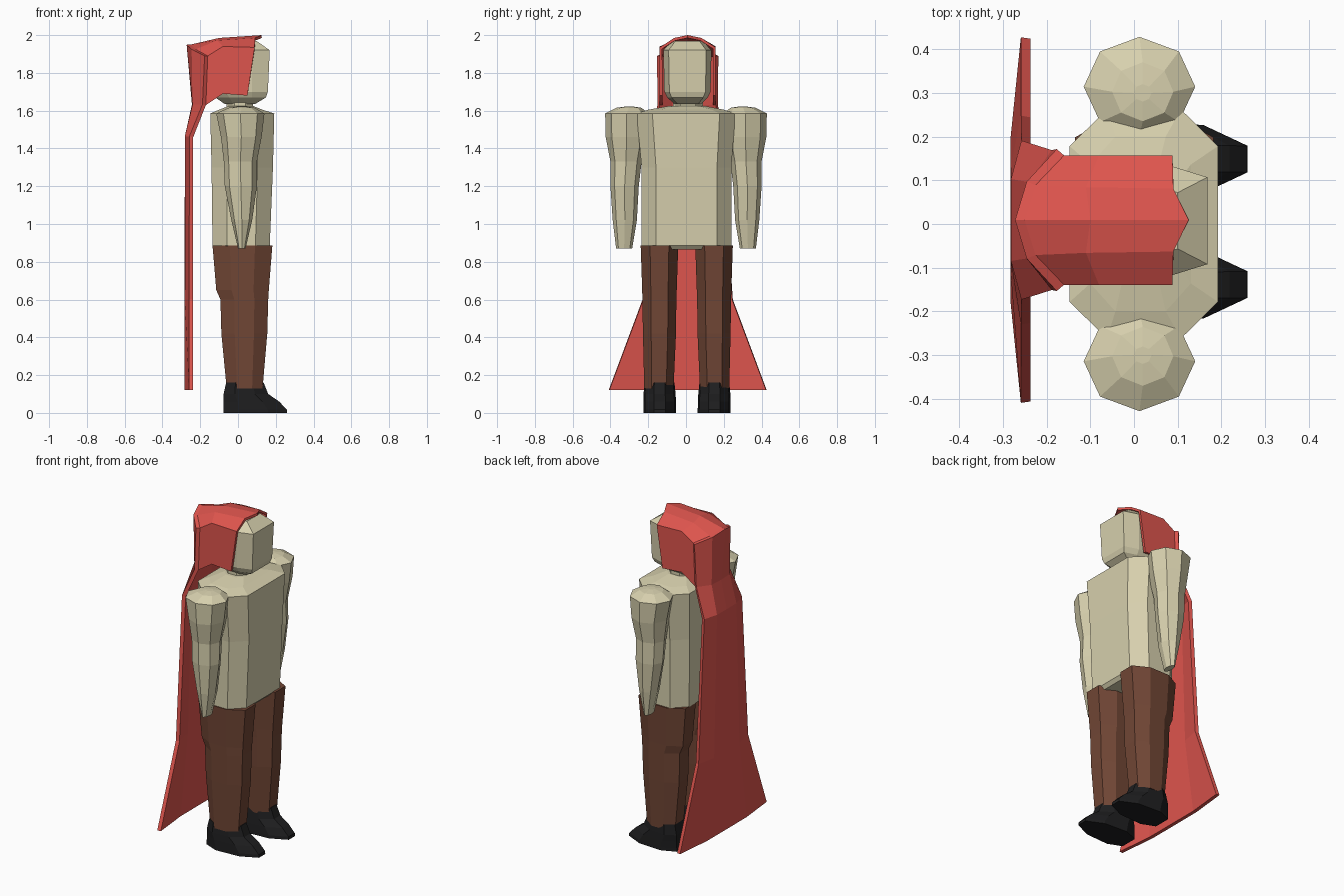
import bpy, bmesh, math


def material(name, rgb):
    m = bpy.data.materials.new(name)
    m.diffuse_color = (*rgb, 1)
    return m


BEIGE = material("beige cloth", (0.68, 0.63, 0.42))
RED = material("red cape", (0.73, 0.09, 0.075))
BROWN = material("brown trousers", (0.165, 0.062, 0.036))
BLACK = material("black leather", (0.013, 0.013, 0.014))


def finish(name, bm, mat):
    mesh = bpy.data.meshes.new(name)
    bm.to_mesh(mesh)
    bm.free()
    mesh.materials.append(mat)
    ob = bpy.data.objects.new(name, mesh)
    bpy.context.collection.objects.link(ob)
    return ob


def loft(name, profile, rings, mat):
    """Stack scaled copies of a unit profile; ring = z, x_min, x_max, y_min, y_max."""
    bm = bmesh.new()
    loops = []
    for z, x0, x1, y0, y1 in rings:
        cx, cy, rx, ry = (x0 + x1) / 2, (y0 + y1) / 2, (x1 - x0) / 2, (y1 - y0) / 2
        loops.append([bm.verts.new((cx + rx * u, cy + ry * v, z)) for u, v in profile])
    n = len(profile)
    for a, b in zip(loops, loops[1:]):
        for i in range(n):
            j = (i + 1) % n
            bm.faces.new((a[i], a[j], b[j], b[i]))
    bm.faces.new(loops[0][::-1])
    bm.faces.new(loops[-1])
    bmesh.ops.recalc_face_normals(bm, faces=bm.faces)
    return finish(name, bm, mat)


def chamfered(a, b):
    """Unit octagon: front/back faces half-width a, side faces half-length b."""
    return [(1, -a), (1, a), (b, 1), (-b, 1), (-1, a), (-1, -a), (-b, -1), (b, -1)]


OCT = [(math.cos(i * math.pi / 4), math.sin(i * math.pi / 4)) for i in range(8)]
FLAT_OCT = chamfered(0.5, 0.42)
BOOT = [(1, -.35), (1, .35), (.4, .9), (-.5, 1), (-1, .6), (-1, -.6), (-.5, -1), (.4, -.9)]

# torso, neck and head (facing +x)
loft("torso", chamfered(0.68, 0.5), [
    (0.865, -0.11, 0.15, -0.20, 0.20), (0.885, -0.135, 0.168, -0.235, 0.24),
    (1.30, -0.14, 0.185, -0.235, 0.24), (1.585, -0.147, 0.192, -0.262, 0.262),
    (1.605, -0.10, 0.13, -0.20, 0.20), (1.625, -0.05, 0.08, -0.09, 0.10)], BEIGE)
loft("neck", FLAT_OCT, [
    (1.59, -0.06, 0.08, -0.07, 0.09), (1.66, -0.06, 0.08, -0.07, 0.09)], BEIGE)
loft("head", chamfered(0.78, 0.45), [
    (1.635, -0.07, 0.09, -0.06, 0.08), (1.67, -0.12, 0.148, -0.10, 0.115),
    (1.70, -0.15, 0.158, -0.115, 0.13), (1.92, -0.16, 0.168, -0.12, 0.135),
    (1.968, -0.12, 0.10, -0.075, 0.09)], BEIGE)

# arms, legs and boots, one of each per side
for side, s in (("right", -1), ("left", 1)):
    def mirrored(rings, dy=0.0):
        return [(z, x0, x1, min(s * a, s * b) + dy, max(s * a, s * b) + dy)
                for z, x0, x1, a, b in rings]

    loft(side + "_arm", OCT, mirrored([
        (0.87, 0.0, 0.04, 0.285, 0.37), (1.02, -0.035, 0.075, 0.26, 0.388),
        (1.20, -0.07, 0.10, 0.25, 0.40), (1.33, -0.075, 0.10, 0.235, 0.40),
        (1.46, -0.09, 0.125, 0.205, 0.425), (1.585, -0.115, 0.14, 0.20, 0.428),
        (1.615, -0.05, 0.09, 0.235, 0.37), (1.622, 0.0, 0.04, 0.28, 0.32)]), BEIGE)
    loft(side + "_leg", FLAT_OCT, mirrored([
        (0.13, -0.06, 0.13, 0.07, 0.225), (0.42, -0.088, 0.155, 0.057, 0.232),
        (0.60, -0.093, 0.16, 0.055, 0.235), (0.65, -0.115, 0.163, 0.053, 0.236),
        (0.887, -0.135, 0.182, 0.045, 0.244)], 0.004), BROWN)
    loft(side + "_boot", BOOT, mirrored([
        (0.0, -0.078, 0.26, 0.057, 0.23), (0.018, -0.078, 0.258, 0.057, 0.23),
        (0.06, -0.077, 0.218, 0.058, 0.23), (0.10, -0.076, 0.16, 0.06, 0.23),
        (0.16, -0.063, 0.136, 0.066, 0.224)], 0.005), BLACK)


def mirrored_strip(name, rows, thickness):
    """Skin rows of half cross-sections (x, y, z), mirrored over the middle, with thickness."""
    bm = bmesh.new()
    grid = []
    for half in rows:
        full = [(x, -y, z) for x, y, z in half[:0:-1]] + list(half)
        grid.append([bm.verts.new((x, y + 0.009, z)) for x, y, z in full])
    for a, b in zip(grid, grid[1:]):
        for i in range(len(a) - 1):
            bm.faces.new((a[i], a[i + 1], b[i + 1], b[i]))
    ob = finish(name, bm, RED)
    mod = ob.modifiers.new("thickness", 'SOLIDIFY')
    mod.thickness = thickness
    mod.offset = -1
    return ob


# hood: from front rim to back of the head
mirrored_strip("hood", [
    [(-0.25, 0, 1.95), (-0.225, 0.08, 1.925), (-0.16, 0.148, 1.89), (-0.17, 0.148, 1.63)],
    [(-0.10, 0, 1.985), (-0.11, 0.075, 1.972), (-0.08, 0.148, 1.94), (-0.08, 0.148, 1.69)],
    [(0.125, 0, 2.0), (0.09, 0.072, 1.985), (0.088, 0.148, 1.935), (0.05, 0.148, 1.68)],
][::-1], 0.015)

# cape: hangs from the back of the hood, flaring to the hem
mirrored_strip("cape", [
    [(-0.25, 0, 1.95), (-0.225, 0.08, 1.925), (-0.16, 0.148, 1.89)],
    [(-0.222, 0, 1.63), (-0.22, 0.08, 1.63), (-0.17, 0.148, 1.63)],
    [(-0.26, 0, 1.46), (-0.26, 0.09, 1.46), (-0.237, 0.175, 1.46)],
    [(-0.26, 0, 0.60), (-0.26, 0.12, 0.60), (-0.237, 0.235, 0.60)],
    [(-0.26, 0, 0.12), (-0.26, 0.19, 0.12), (-0.237, 0.415, 0.12)],
][::-1], 0.022)
